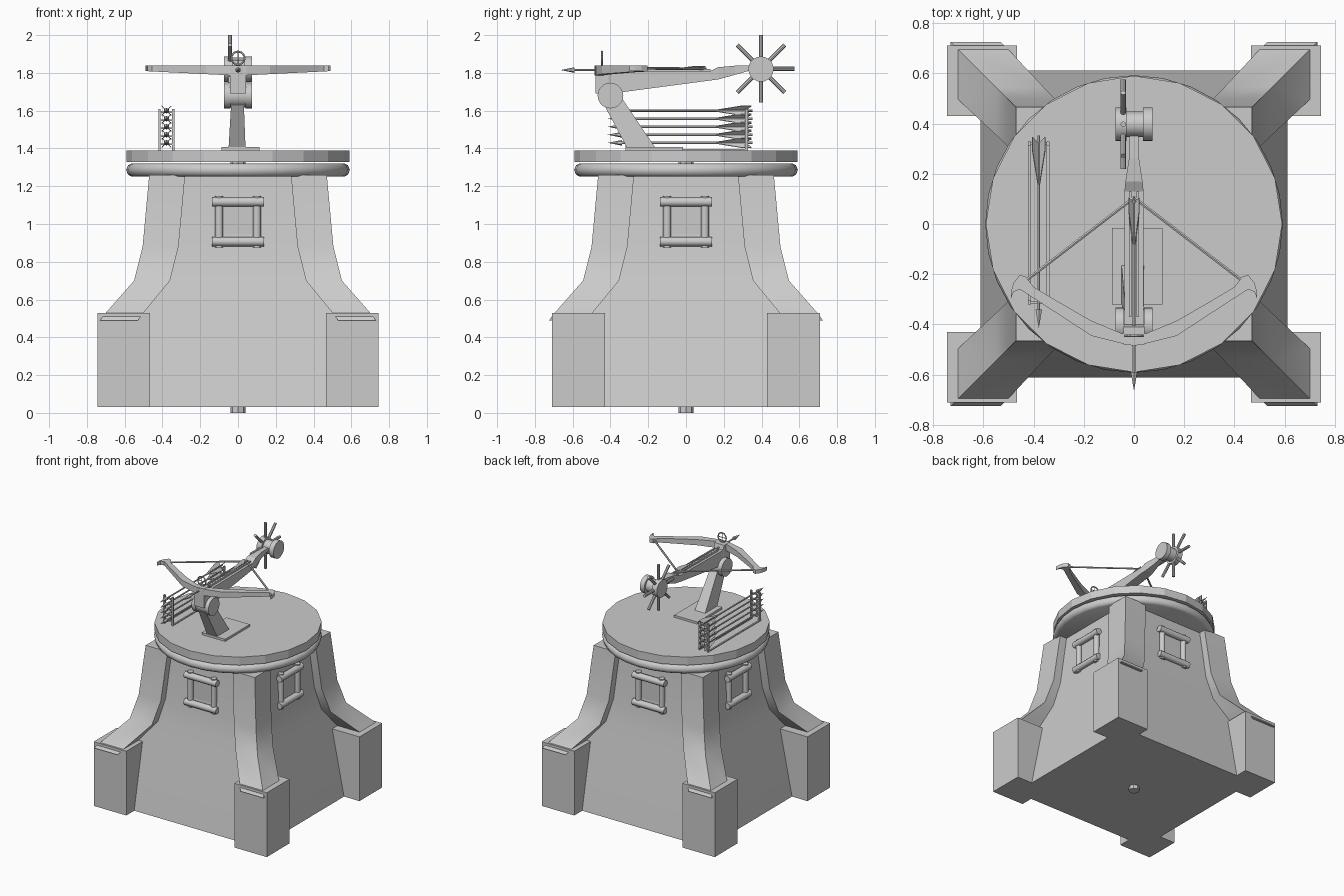
import bpy, bmesh, math
from mathutils import Vector, Matrix

if "Cube" in bpy.data.objects:
    bpy.data.objects.remove(bpy.data.objects["Cube"])


def finish(name, bm, smooth=None):
    bmesh.ops.recalc_face_normals(bm, faces=bm.faces[:])
    me = bpy.data.meshes.new(name)
    bm.to_mesh(me)
    bm.free()
    ob = bpy.data.objects.new(name, me)
    bpy.context.collection.objects.link(ob)
    if smooth is not None:
        bpy.ops.object.select_all(action='DESELECT')
        ob.select_set(True)
        bpy.context.view_layer.objects.active = ob
        bpy.ops.object.shade_smooth_by_angle(angle=math.radians(smooth))
    return ob


def box(bm, x0, x1, y0, y1, z0, z1):
    m = Matrix.Translation(((x0 + x1) / 2, (y0 + y1) / 2, (z0 + z1) / 2))
    bmesh.ops.create_cube(bm, size=1, matrix=m @ Matrix.Diagonal((x1 - x0, y1 - y0, z1 - z0, 1)))


def rod(bm, a, b, r, r2=None, n=8):
    a, b = Vector(a), Vector(b)
    rot = (b - a).to_track_quat('Z', 'Y').to_matrix().to_4x4()
    bmesh.ops.create_cone(bm, cap_ends=True, segments=n, radius1=r, radius2=r if r2 is None else r2,
                          depth=(b - a).length, matrix=Matrix.Translation((a + b) / 2) @ rot)


def loft(bm, rings):
    rows = [[bm.verts.new(p) for p in ring] for ring in rings]
    n = len(rows[0])
    for lo, hi in zip(rows, rows[1:]):
        for i in range(n):
            bm.faces.new((lo[i], lo[(i + 1) % n], hi[(i + 1) % n], hi[i]))
    bm.faces.new(rows[0][::-1])
    bm.faces.new(rows[-1])


def rect(x0, x1, y0, y1, z):
    return [(x0, y0, z), (x1, y0, z), (x1, y1, z), (x0, y1, z)]


def arrow(bm, x, z, tail, tip, fin):
    # shaft, point and four tapered fins
    rod(bm, (x, tail, z), (x, tip + 0.06, z), 0.006, n=6)
    rod(bm, (x, tip + 0.075, z), (x, tip, z), 0.015, 0, n=6)
    for k in range(4):
        a = math.pi / 4 + k * math.pi / 2
        c, s = math.cos(a), math.sin(a)
        prof = [(tail - 0.2, 0.004), (tail - 0.06, fin), (tail - 0.005, fin), (tail - 0.03, 0.004)]
        rings = [[(x + c * r - s * t, y, z + s * r + c * t) for y, r in prof] for t in (-0.002, 0.002)]
        loft(bm, rings)


# tower body: flared square walls
bm = bmesh.new()
loft(bm, [rect(-w, w, -w, w, z) for w, z in
          ((0.612, 0.03), (0.51, 0.53), (0.47, 0.70), (0.44, 0.88), (0.41, 1.26))])
finish("tower_body", bm, 60)

# corner feet and bent buttresses
feet, legs = bmesh.new(), bmesh.new()
for sx in (-1, 1):
    for sy in (-1, 1):
        box(feet, *sorted((sx * 0.465, sx * 0.745)), *sorted((sy * 0.43, sy * 0.71)), 0.03, 0.53)
        loft(legs, [rect(sx * a, sx * b, sy * (a - 0.005), sy * (b - 0.005), z) for a, b, z in
                    ((0.53, 0.73, 0.49), (0.50, 0.70, 0.53), (0.36, 0.55, 0.70),
                     (0.315, 0.505, 0.88), (0.28, 0.47, 1.26))])
finish("corner_feet", feet, 30)
finish("corner_buttresses", legs, 60)

# window frames on four sides
bm = bmesh.new()
for k in range(4):
    part = bmesh.new()
    box(part, -0.085, 0.085, -0.435, -0.40, 0.91, 1.11)
    for z in (0.907, 1.117):
        rod(part, (-0.138, -0.45, z), (0.138, -0.45, z), 0.025, n=10)
    for x in (-0.1, 0.1):
        rod(part, (x, -0.44, 0.875), (x, -0.44, 1.147), 0.022, n=10)
    part.transform(Matrix.Rotation(k * math.pi / 2, 4, 'Z'))
    me = bpy.data.meshes.new("tmp")
    part.to_mesh(me)
    part.free()
    bm.from_mesh(me)
    bpy.data.meshes.remove(me)
finish("window_frames", bm, 40)

# central axle
bm = bmesh.new()
rod(bm, (0, 0, 0), (0, 0, 1.37), 0.04, n=8)
finish("axle", bm, 30)

# rounded lower ring and flat-sided platform
spin = Matrix.Rotation(math.pi / 2, 3, 'Z')
bm = bmesh.new()
loft(bm, [[(r * math.cos(i * math.pi / 16), r * math.sin(i * math.pi / 16), z) for i in range(32)]
          for r, z in ((0.565, 1.252), (0.583, 1.262), (0.592, 1.287), (0.583, 1.31), (0.565, 1.32))])
finish("lower_ring", bm, 50)
bm = bmesh.new()
loft(bm, [[(0.59 * math.cos(i * math.pi / 10), 0.59 * math.sin(i * math.pi / 10), z) for i in range(20)]
          for z in (1.327, 1.39)])
finish("platform", bm)

# crossbow mount: plate, leaning post, pivot
bm = bmesh.new()
box(bm, -0.088, 0.113, -0.32, -0.015, 1.385, 1.407)
loft(bm, [rect(-0.05, 0.04, -0.31, -0.16, 1.40), rect(-0.035, 0.03, -0.45, -0.335, 1.66)])
finish("mount_post", bm)
bm = bmesh.new()
for s in (-1, 1):
    rod(bm, (s * 0.04, -0.4, 1.68), (s * 0.073, -0.4, 1.68), 0.068, n=20)
rod(bm, (-0.05, -0.4, 1.68), (0.05, -0.4, 1.68), 0.062, n=20)
finish("pivot", bm, 30)

# stock, lofted from front to back
bm = bmesh.new()
loft(bm, [[(-w, y, lo), (w, y, lo), (w, y, hi), (-w, y, hi)] for y, w, lo, hi in
          ((-0.48, 0.042, 1.69, 1.84), (-0.41, 0.042, 1.69, 1.84), (-0.40, 0.038, 1.69, 1.805),
           (-0.36, 0.038, 1.695, 1.805), (0.13, 0.038, 1.76, 1.81), (0.17, 0.034, 1.765, 1.83),
           (0.26, 0.02, 1.79, 1.838), (0.33, 0.018, 1.81, 1.838), (0.40, 0.018, 1.81, 1.835))])
finish("stock", bm)
bm = bmesh.new()
for s in (-1, 1):
    box(bm, s * 0.014 - 0.005, s * 0.014 + 0.005, -0.37, 0.13, 1.80, 1.82)
finish("bolt_track", bm)

# bow arms: mirrored plan outline, thicker at the middle
arm = [(0.0, -0.435, -0.485), (0.05, -0.435, -0.475), (0.17, -0.385, -0.445), (0.30, -0.31, -0.36),
       (0.40, -0.25, -0.295), (0.43, -0.21, -0.275), (0.455, -0.203, -0.26), (0.48, -0.235, -0.27),
       (0.49, -0.27, -0.298)]
bm = bmesh.new()
for s in (-1, 1):
    loft(bm, [[(s * x, yf, 1.785 + 0.05 * x), (s * x, yb, 1.785 + 0.05 * x),
               (s * x, yb, 1.838), (s * x, yf, 1.838)] for x, yb, yf in arm])
finish("bow_arms", bm)

# drawn string
bm = bmesh.new()
for s in (-1, 1):
    rod(bm, (s * 0.43, -0.225, 1.824), (s * 0.0, 0.105, 1.822), 0.007, n=6)
finish("bow_string", bm, 40)

# loaded bolt
bm = bmesh.new()
arrow(bm, 0, 1.815, 0.11, -0.665, 0.03)
finish("loaded_bolt", bm)

# ring sight with cross hairs
bm = bmesh.new()
pts = [(0.035 * math.cos(i * math.pi / 8), -0.445, 1.878 + 0.035 * math.sin(i * math.pi / 8)) for i in range(16)]
for i in range(16):
    rod(bm, pts[i], pts[(i + 1) % 16], 0.005, n=6)
rod(bm, pts[0], pts[8], 0.003, n=6)
rod(bm, pts[4], pts[12], 0.003, n=6)
finish("ring_sight", bm, 40)

# winding drum and spoked crank
bm = bmesh.new()
for x0, x1, r in ((-0.073, -0.03, 0.067), (-0.03, 0.035, 0.05), (0.035, 0.073, 0.067)):
    rod(bm, (x0, 0.397, 1.82), (x1, 0.397, 1.82), r, n=20)
finish("winding_drum", bm, 30)
bm = bmesh.new()
for k in range(8):
    a = k * math.pi / 4
    d = Vector((0, math.cos(a), math.sin(a)))
    c = Vector((-0.043, 0.397, 1.822))
    rod(bm, c + d * 0.04, c + d * 0.178, 0.011, n=8)
finish("crank_spokes", bm, 40)

# spare arrow rack
bm = bmesh.new()
rows = [1.43 + 0.0425 * i for i in range(5)]
for y in (-0.312, 0.32):
    for x in (-0.415, -0.343):
        box(bm, x - 0.006, x + 0.006, y - 0.008, y + 0.008, 1.385, 1.61)
    for z in rows:
        box(bm, -0.415, -0.343, y - 0.006, y + 0.006, z - 0.013, z - 0.005)
for x in (-0.415, -0.343):
    box(bm, x - 0.006, x + 0.006, -0.312, 0.32, 1.387, 1.397)
finish("arrow_rack", bm)
bm = bmesh.new()
for z in rows:
    arrow(bm, -0.379, z, 0.352, -0.415, 0.036)
finish("spare_arrows", bm)
